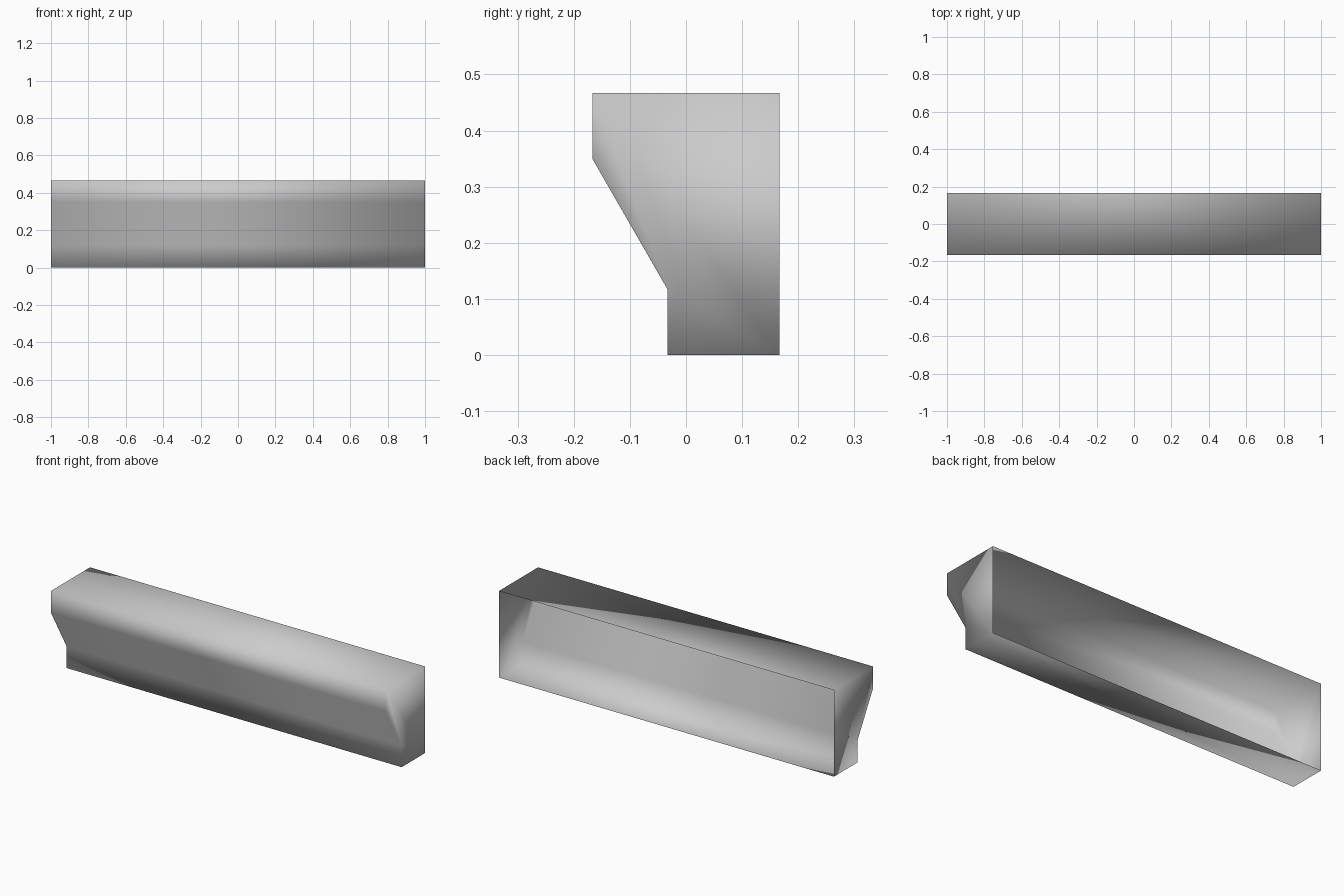
import bpy
import bmesh

cube = bpy.data.objects.get("Cube")
if cube:
    bpy.data.objects.remove(cube, do_unlink=True)

grey = bpy.data.materials.new("plain grey")
grey.use_nodes = True
colour = (0.6, 0.6, 0.6, 1)
grey.diffuse_color = colour
grey.node_tree.nodes["Principled BSDF"].inputs["Base Color"].default_value = colour

# Moulding section (y, z) from the bottom back edge round to the top back edge
section = [(0.167, 0), (-0.033, 0), (-0.033, 0.117),
           (-0.167, 0.35), (-0.167, 0.467), (0.167, 0.467)]

bm = bmesh.new()
left, right = ([bm.verts.new((x, y, z)) for y, z in section] for x in (1, -1))

# Long faces, leaving the back open
for i in range(len(section) - 1):
    bm.faces.new((left[i], left[i + 1], right[i + 1], right[i]))

# End caps
bm.faces.new(left[::-1])
bm.faces.new(right)

# Turn every face outwards, judged by the bottom face
bmesh.ops.recalc_face_normals(bm, faces=bm.faces)
bm.faces.ensure_lookup_table()
bm.normal_update()
if bm.faces[0].normal.z > 0:
    bmesh.ops.reverse_faces(bm, faces=bm.faces)

# Continuous soft shading over the whole shell
for face in bm.faces:
    face.smooth = True

mesh = bpy.data.meshes.new("cornice_shell")
bm.to_mesh(mesh)
bm.free()
mesh.materials.append(grey)
bpy.context.collection.objects.link(bpy.data.objects.new("cornice_shell", mesh))
